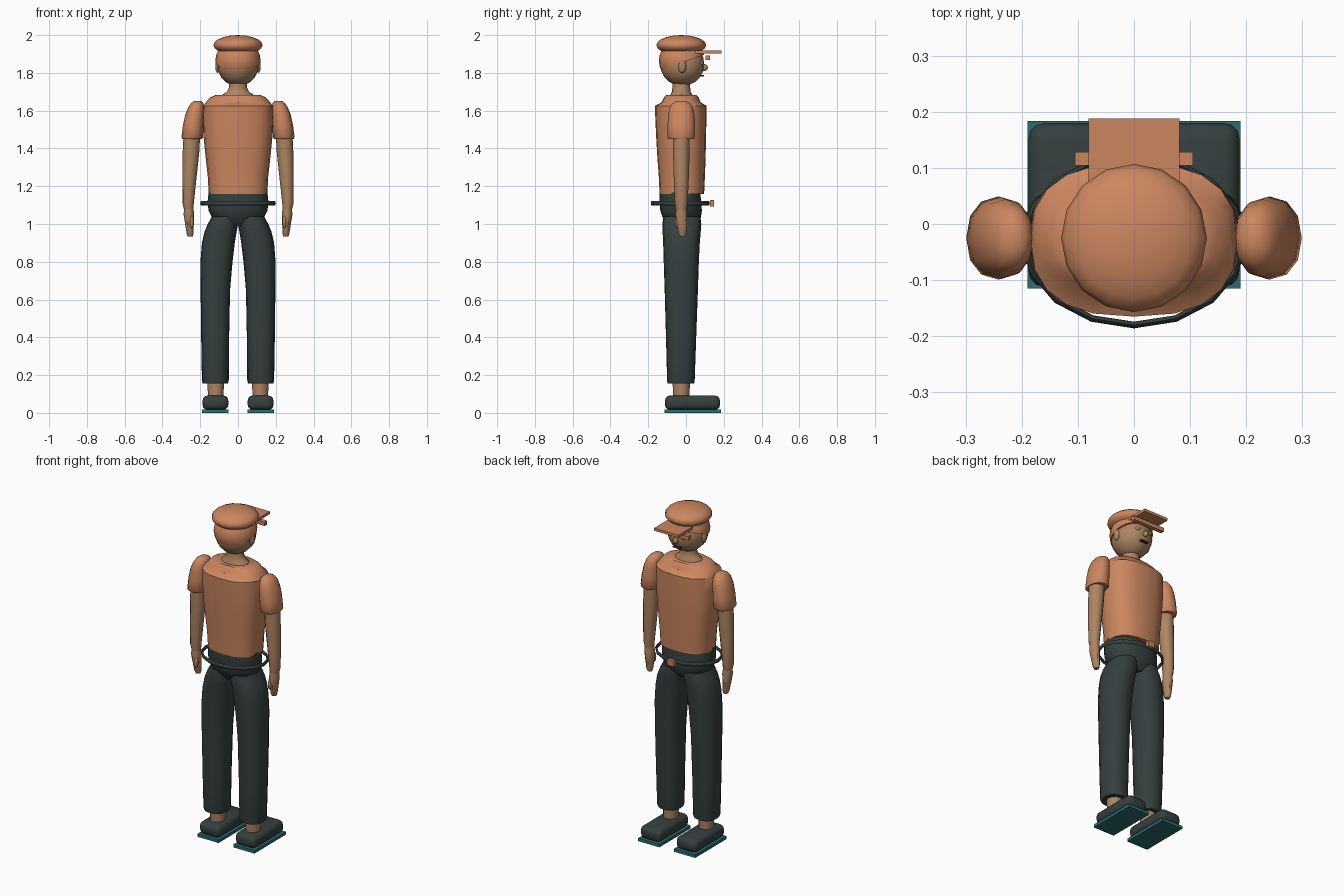
import bpy, bmesh, math
from mathutils import Vector

def material(name, col):
    m = bpy.data.materials.new(name)
    m.diffuse_color = (*col, 1)
    return m

ORANGE = material("orange cloth", (0.60, 0.24, 0.115))
SKIN = material("skin", (0.42, 0.235, 0.125))
DARK = material("dark cloth", (0.036, 0.050, 0.050))
TEAL = material("teal rubber", (0.025, 0.15, 0.16))
LIP = material("brown features", (0.06, 0.025, 0.015))
CY = -0.025  # depth of the body axis

def finish(name, bm, mat, angle=40):
    bmesh.ops.recalc_face_normals(bm, faces=bm.faces)
    me = bpy.data.meshes.new(name)
    bm.to_mesh(me)
    bm.free()
    ob = bpy.data.objects.new(name, me)
    bpy.context.collection.objects.link(ob)
    me.materials.append(mat)
    bpy.ops.object.select_all(action='DESELECT')
    bpy.context.view_layer.objects.active = ob
    ob.select_set(True)
    bpy.ops.object.shade_smooth_by_angle(angle=math.radians(angle))
    return ob

def spow(v, p):
    return math.copysign(abs(v) ** p, v)

def loft(name, mat, sections, n=16, power=2.0, angle=40):
    """Skin superellipse sections given as (z, cx, cy, rx, ry)."""
    bm = bmesh.new()
    rings = []
    for z, cx, cy, rx, ry in sections:
        ring = []
        for i in range(n):
            a = 2 * math.pi * i / n
            ring.append(bm.verts.new((cx + rx * spow(math.cos(a), 2 / power),
                                      cy + ry * spow(math.sin(a), 2 / power), z)))
        rings.append(ring)
    for lo, hi in zip(rings, rings[1:]):
        for i in range(n):
            j = (i + 1) % n
            bm.faces.new((lo[i], lo[j], hi[j], hi[i]))
    bm.faces.new(rings[0])
    bm.faces.new(rings[-1])
    return finish(name, bm, mat, angle)

def ball(name, mat, c, r, cuts=(), seg=16):
    """Ellipsoid, optionally trimmed by (point, removed side normal) planes."""
    bm = bmesh.new()
    bmesh.ops.create_uvsphere(bm, u_segments=seg, v_segments=10, radius=1)
    for v in bm.verts:
        v.co = Vector([c[k] + r[k] * v.co[k] for k in range(3)])
    for co, no in cuts:
        res = bmesh.ops.bisect_plane(bm, geom=bm.verts[:] + bm.edges[:] + bm.faces[:],
                                     plane_co=co, plane_no=no, clear_outer=True)
        bmesh.ops.holes_fill(bm, edges=[e for e in bm.edges if e.is_boundary])
    return finish(name, bm, mat, 50)

def box(name, mat, lo, hi, bevel=0.0, seg=3):
    bm = bmesh.new()
    bmesh.ops.create_cube(bm, size=1)
    for v in bm.verts:
        v.co = Vector([(lo[k] + hi[k]) / 2 + v.co[k] * (hi[k] - lo[k]) for k in range(3)])
    if bevel:
        bmesh.ops.bevel(bm, geom=bm.edges[:], offset=bevel, segments=seg,
                        profile=0.5, affect='EDGES')
    return finish(name, bm, mat)

# Shirt body with sloping shoulders
loft("shirt", ORANGE, [
    (1.16, 0, -0.022, 0.155, 0.118), (1.25, 0, -0.022, 0.160, 0.122),
    (1.36, 0, -0.024, 0.172, 0.128), (1.46, 0, -0.026, 0.182, 0.132),
    (1.55, 0, -0.027, 0.186, 0.135), (1.625, 0, -0.028, 0.184, 0.137),
    (1.645, 0, -0.026, 0.170, 0.102), (1.67, 0, CY, 0.148, 0.092),
    (1.682, 0, CY, 0.120, 0.080)], n=20, power=2.5, angle=35)

# Trouser waist and hips
loft("hips", DARK, [
    (0.99, 0, -0.022, 0.075, 0.070), (1.03, 0, -0.022, 0.135, 0.100),
    (1.07, 0, -0.026, 0.156, 0.110), (1.12, 0, -0.030, 0.161, 0.111),
    (1.175, 0, -0.033, 0.155, 0.106)], n=20, power=2.2)

# Belt loop
bm = bmesh.new()
N, M = 16, 8
rings = []
for i in range(N):
    a = 2 * math.pi * i / N
    rings.append([bm.verts.new(((0.194 + 0.006 * math.cos(b)) * math.cos(a),
                                -0.03 + (0.150 + 0.006 * math.cos(b)) * math.sin(a),
                                1.11 + 0.012 * math.sin(b)))
                  for b in (2 * math.pi * k / M for k in range(M))])
for i in range(N):
    for k in range(M):
        p, q, k2 = rings[i], rings[(i + 1) % N], (k + 1) % M
        bm.faces.new((p[k], q[k], q[k2], p[k2]))
finish("belt", bm, DARK)
box("buckle", ORANGE, (-0.022, 0.128, 1.093), (0.022, 0.149, 1.127))

# Neck, head and face
loft("neck", SKIN, [
    (1.63, 0, CY, 0.095, 0.065), (1.685, 0, CY, 0.082, 0.058),
    (1.70, 0, CY, 0.058, 0.050), (1.725, 0, CY, 0.047, 0.047),
    (1.79, 0, CY, 0.045, 0.045)])
ball("head", SKIN, (0, -0.02, 1.845), (0.111, 0.117, 0.115), seg=20)
ball("nose", SKIN, (0, 0.098, 1.828), (0.014, 0.018, 0.018), seg=10)
box("mouth", LIP, (-0.025, 0.076, 1.782), (0.025, 0.094, 1.788))
for s in (-1, 1):
    ball("ear", SKIN, (s * 0.108, -0.02, 1.835), (0.013, 0.021, 0.035), seg=10)
    ball("eye", SKIN, (s * 0.040, 0.083, 1.853), (0.016, 0.010, 0.013), seg=10)

# Cap: crown, sloped band, brim and front bar
ball("cap_crown", ORANGE, (0, CY, 1.947), (0.130, 0.132, 0.053))
ball("cap_band", ORANGE, (0, -0.022, 1.865), (0.120, 0.122, 0.115),
     [((0, -0.135, 1.815), (0, 0.33, -0.944)), ((0, 0, 1.93), (0, 0, 1))], seg=20)
box("cap_brim", ORANGE, (-0.081, 0.04, 1.902), (0.081, 0.188, 1.918))
box("cap_bar", ORANGE, (-0.105, 0.104, 1.868), (0.105, 0.128, 1.892))

# Limbs and shoes on both sides
for s in (-1, 1):
    loft("trouser_leg", DARK, [
        (0.155, s * 0.120, -0.027, 0.066, 0.070), (0.17, s * 0.120, -0.027, 0.071, 0.073),
        (0.40, s * 0.121, -0.026, 0.074, 0.080), (0.65, s * 0.120, -0.025, 0.078, 0.088),
        (0.80, s * 0.114, -0.025, 0.085, 0.093), (0.90, s * 0.104, -0.024, 0.087, 0.097),
        (0.96, s * 0.092, -0.023, 0.085, 0.101), (1.00, s * 0.080, -0.022, 0.080, 0.103),
        (1.04, s * 0.070, -0.022, 0.068, 0.098)], power=2.4)
    loft("ankle", SKIN, [(0.07, s * 0.118, CY, 0.040, 0.043),
                         (0.20, s * 0.118, CY, 0.046, 0.047)], n=12)
    x0, x1 = sorted((s * 0.049, s * 0.190))
    box("shoe", DARK, (x0 + 0.002, -0.112, 0.016), (x1 - 0.002, 0.180, 0.092), 0.028)
    box("sole", TEAL, (x0, -0.115, 0), (x1, 0.184, 0.018))
    loft("sleeve", ORANGE, [
        (1.45, s * 0.243, CY, 0.052, 0.066), (1.46, s * 0.242, CY, 0.057, 0.074),
        (1.52, s * 0.237, CY, 0.055, 0.073), (1.58, s * 0.229, CY, 0.050, 0.069),
        (1.62, s * 0.221, CY, 0.041, 0.061), (1.64, s * 0.216, CY, 0.032, 0.046),
        (1.652, s * 0.214, CY, 0.018, 0.024)], n=12, power=2.2, angle=50)
    loft("arm", SKIN, [
        (1.07, s * 0.260, CY, 0.024, 0.028), (1.11, s * 0.264, CY, 0.030, 0.034),
        (1.25, s * 0.257, CY, 0.038, 0.040), (1.38, s * 0.249, CY, 0.044, 0.044),
        (1.50, s * 0.243, CY, 0.044, 0.045)], n=12)
    loft("hand", SKIN, [
        (0.935, s * 0.253, -0.018, 0.014, 0.014), (0.95, s * 0.254, -0.019, 0.018, 0.022),
        (1.00, s * 0.257, -0.022, 0.023, 0.028), (1.05, s * 0.260, CY, 0.028, 0.032),
        (1.09, s * 0.261, CY, 0.024, 0.028)], n=10)
    ball("thumb", SKIN, (s * 0.245, -0.047, 1.01), (0.011, 0.012, 0.032), seg=8)
